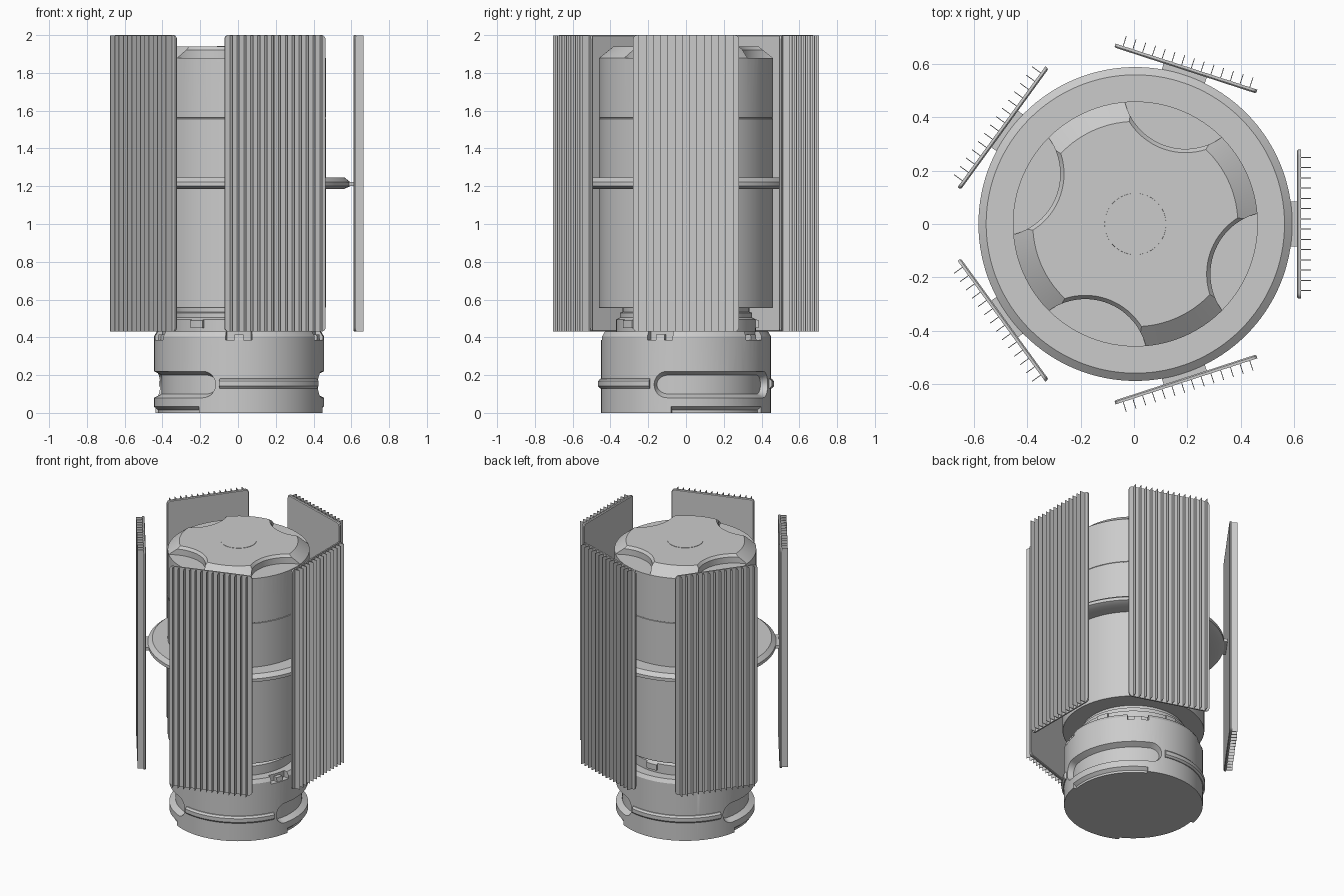
import bpy, bmesh, math
from mathutils import Matrix, Vector

if "Cube" in bpy.data.objects:
    bpy.data.objects.remove(bpy.data.objects["Cube"])

AXIS_X = 0.005
STEP = math.tau / 5


def finish(bm, name):
    bmesh.ops.recalc_face_normals(bm, faces=bm.faces)
    me = bpy.data.meshes.new(name)
    bm.to_mesh(me)
    bm.free()
    ob = bpy.data.objects.new(name, me)
    ob.location.x = AXIS_X
    bpy.context.collection.objects.link(ob)
    smooth(ob)
    return ob


def smooth(ob):
    for p in ob.data.polygons:
        p.use_smooth = True
    ob.data.set_sharp_from_angle(angle=math.radians(25))


def lathe(name, profile, center=(0, 0), segs=96):
    bm = bmesh.new()
    vs = [bm.verts.new((r, 0, z)) for r, z in profile]
    es = [bm.edges.new(p) for p in zip(vs, vs[1:])]
    bmesh.ops.spin(bm, geom=vs + es, cent=(0, 0, 0), axis=(0, 0, 1),
                   angle=math.tau, steps=segs)
    bmesh.ops.remove_doubles(bm, verts=bm.verts, dist=1e-5)
    bmesh.ops.translate(bm, verts=bm.verts, vec=(*center, 0))
    return finish(bm, name)


def arc_sweep(name, sections):
    """Skin a run of (angle in degrees, [(r, z), ...]) cross-sections."""
    bm = bmesh.new()
    loops = []
    for a, pts in sections:
        c, s = math.cos(math.radians(a)), math.sin(math.radians(a))
        loops.append([bm.verts.new((r * c, r * s, z)) for r, z in pts])
    n = len(loops[0])
    for l0, l1 in zip(loops, loops[1:]):
        for i in range(n):
            j = (i + 1) % n
            bm.faces.new((l0[i], l0[j], l1[j], l1[i]))
    bm.faces.new(loops[0])
    bm.faces.new(loops[-1])
    return finish(bm, name)


def arc_bar(name, a0, a1, pts, steps=24):
    return arc_sweep(name, [(a0 + (a1 - a0) * i / steps, pts) for i in range(steps + 1)])


def add_box(bm, lo, hi):
    lo, hi = Vector(lo), Vector(hi)
    m = Matrix.Translation((lo + hi) / 2) @ Matrix.Diagonal((*(hi - lo), 1))
    return bmesh.ops.create_cube(bm, size=1, matrix=m)["verts"]


def cut(target, cutters):
    bpy.context.view_layer.objects.active = target
    for c in cutters:
        c.hide_render = True
        m = target.modifiers.new("cut", "BOOLEAN")
        m.operation, m.solver, m.object = "DIFFERENCE", "EXACT", c
        bpy.ops.object.modifier_apply(modifier=m.name)
        bpy.data.objects.remove(c)
    smooth(target)


# base drum with two long slots, bottom chamfers and five rim notches
base = lathe("base_drum", [(0, 0), (0.45, 0), (0.45, 0.405), (0.435, 0.43), (0, 0.43)])
cutters = []
for turn in (0, 180):
    a0, a1, end = -22 + turn, 74 + turn, 9
    cols = [(a0 + end * (1 - math.cos(t)), max(math.sin(t), 0.06))
            for t in (i * math.pi / 20 for i in range(11))]
    cols += [(a0 + end + (a1 - a0 - 2 * end) * i / 20, 1) for i in range(1, 20)]
    cols += [(a0 + a1 - a, k) for a, k in reversed(cols[:11])]
    cutters.append(arc_sweep("slot_cutter", [
        (a, [(0.41, 0.15 - 0.05 * k), (0.47, 0.15 - 0.08 * k),
             (0.47, 0.15 + 0.08 * k), (0.41, 0.15 + 0.05 * k)]) for a, k in cols]))
    cutters.append(arc_bar("foot_cutter", turn - 10, turn + 62, [
        (0.428, -0.02), (0.428, 0.015), (0.47, 0.05), (0.47, -0.02)]))
for i in range(5):
    mid = 54 + 72 * i
    cutters.append(arc_bar("notch_cutter", mid - 9, mid + 9, [
        (0.41, 0.385), (0.48, 0.385), (0.48, 0.45), (0.41, 0.45)], 8))
cut(base, cutters)

# raised band between the slots, and latch blocks in the notches
for turn in (0, 180):
    arc_bar("base_band", 77 + turn, 155 + turn, [
        (0.43, 0.125), (0.455, 0.13), (0.466, 0.142), (0.466, 0.168),
        (0.455, 0.18), (0.43, 0.185)])
for i in range(5):
    mid = 54 + 72 * i
    arc_bar("rim_latch", mid - 3, mid + 3, [
        (0.40, 0.38), (0.445, 0.38), (0.44, 0.415), (0.40, 0.415)], 4)
    arc_bar("neck_latch", mid + 30, mid + 42, [
        (0.33, 0.45), (0.385, 0.45), (0.385, 0.49), (0.33, 0.51)], 6)

# neck
lathe("neck", [(0, 0.425), (0.37, 0.425), (0.37, 0.495), (0.35, 0.505),
               (0.35, 0.53), (0.335, 0.535), (0.335, 0.56), (0, 0.56)])

# main body with a seam, chamfered top and four scallops
body = lathe("main_body", [
    (0, 0.555), (0.457, 0.555), (0.46, 0.56), (0.46, 1.557), (0.457, 1.559),
    (0.457, 1.561), (0.46, 1.563), (0.46, 1.88), (0.385, 1.94), (0, 1.94)])
scallops = []
for i in range(4):
    a = math.radians(70 + 90 * i)
    scallops.append(lathe("scallop_cutter", [
        (0, 1.879), (0.235, 1.879), (0.235, 1.922), (0.265, 1.96), (0, 1.96)],
        (0.55 * math.cos(a), 0.55 * math.sin(a)), 80))
cut(body, scallops)
lathe("top_disc", [(0, 1.935), (0.116, 1.935), (0.115, 1.942), (0, 1.942)])

# collar that carries the panels
lathe("collar_ring", [
    (0.45, 1.185), (0.555, 1.185), (0.589, 1.2), (0.589, 1.222),
    (0.56, 1.245), (0.45, 1.245), (0.45, 1.185)], segs=128)

# five finned panels with their brackets
for i in range(5):
    turn = Matrix.Rotation(STEP * i, 4, "Z")

    bm = bmesh.new()
    add_box(bm, (0.606, -0.28, 0.43), (0.621, 0.28, 2.0))
    corners = [e for e in bm.edges
               if abs(e.verts[0].co.x - e.verts[1].co.x) > 0.01]
    bmesh.ops.bevel(bm, geom=corners, offset=0.022, segments=5, affect="EDGES", profile=0.5)
    rim = [e for e in bm.edges if all(v.co.x < 0.61 for v in e.verts)]
    bmesh.ops.bevel(bm, geom=rim, offset=0.005, segments=1, affect="EDGES")
    bm.transform(turn)
    finish(bm, "panel_plate")

    bm = bmesh.new()
    for k in range(14):
        y = -0.25 + 0.5 * k / 13
        add_box(bm, (0.618, y - 0.0015, 0.432), (0.66, y + 0.0015, 1.998))
    bm.transform(turn)
    finish(bm, "panel_fins")

    bm = bmesh.new()
    add_box(bm, (0.57, -0.085, 1.2), (0.608, 0.085, 1.222))
    bm.transform(turn)
    finish(bm, "panel_bracket")
